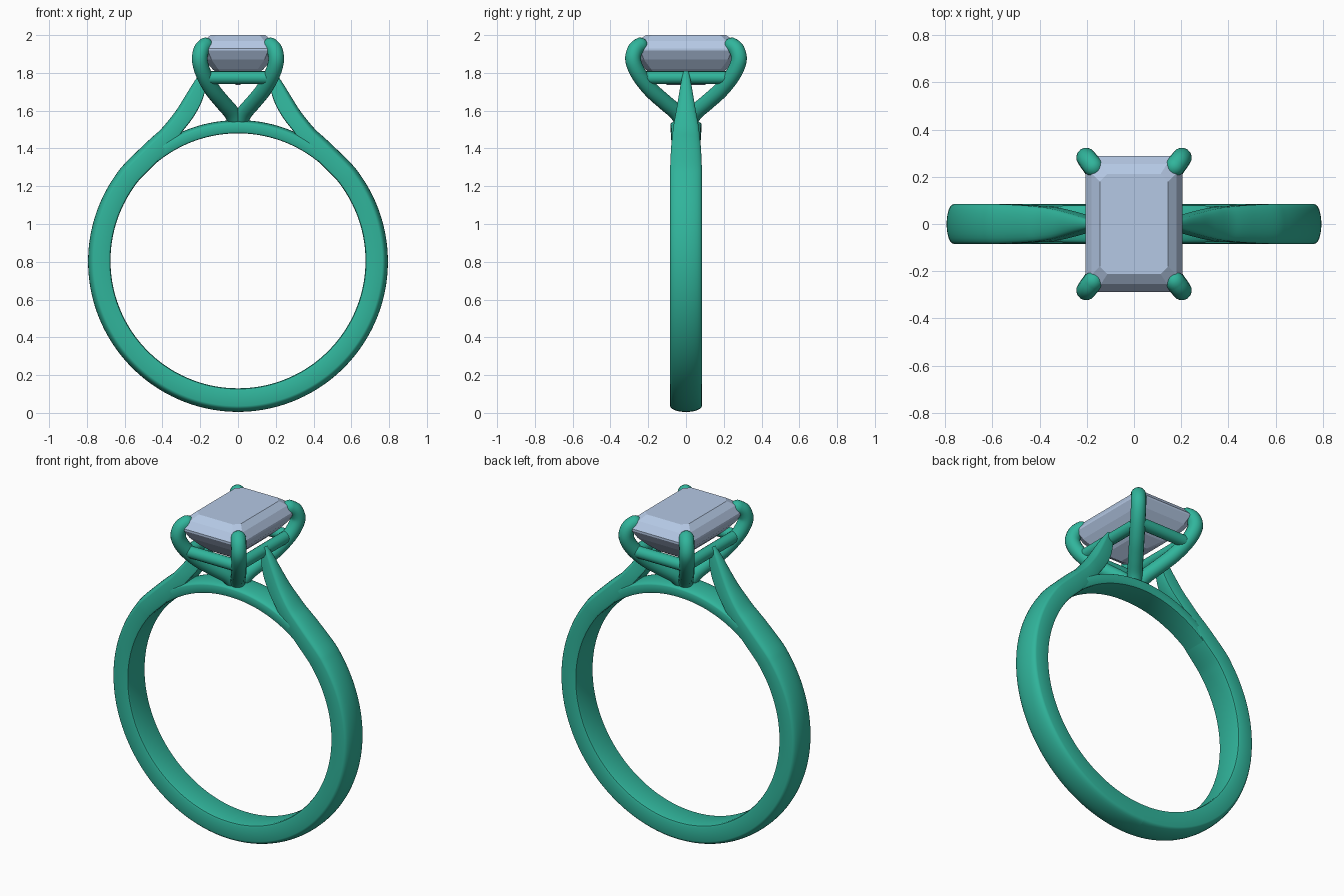
import bpy, bmesh, math
from mathutils import Vector

if "Cube" in bpy.data.objects:
    bpy.data.objects.remove(bpy.data.objects["Cube"])


def material(name, color):
    m = bpy.data.materials.new(name)
    m.diffuse_color = color
    m.use_nodes = True
    m.node_tree.nodes["Principled BSDF"].inputs["Base Color"].default_value = m.diffuse_color
    return m


METAL = material("green_metal", (0.03, 0.46, 0.33, 1))
GEM = material("pale_gem", (0.46, 0.58, 0.78, 1))


def loft(name, rings, mat, smooth=True):
    """Skin a list of equal-sized point rings and cap both ends."""
    bm = bmesh.new()
    vs = [[bm.verts.new(p) for p in r] for r in rings]
    n = len(vs[0])
    for a, b in zip(vs, vs[1:]):
        for i in range(n):
            j = (i + 1) % n
            bm.faces.new((a[i], a[j], b[j], b[i]))
    bm.faces.new(vs[0])
    bm.faces.new(vs[-1])
    bmesh.ops.recalc_face_normals(bm, faces=bm.faces)
    me = bpy.data.meshes.new(name)
    bm.to_mesh(me)
    bm.free()
    ob = bpy.data.objects.new(name, me)
    bpy.context.collection.objects.link(ob)
    me.materials.append(mat)
    if smooth:
        bpy.ops.object.select_all(action='DESELECT')
        ob.select_set(True)
        bpy.context.view_layer.objects.active = ob
        bpy.ops.object.shade_smooth_by_angle(angle=math.radians(35))
    return ob


def mirror(ob, x=True, y=False):
    m = ob.modifiers.new("mirror", 'MIRROR')
    m.use_axis = (x, y, False)


def spline(pts, steps):
    """Catmull-Rom through tuples of any length."""
    p = [pts[0]] + list(pts) + [pts[-1]]
    out = []
    for k in range(1, len(p) - 2):
        for s in range(steps):
            t = s / steps
            out.append(tuple(
                0.5 * (2 * b + (c - a) * t + (2 * a - 5 * b + 4 * c - d) * t * t
                       + (3 * b - a - 3 * c + d) * t ** 3)
                for a, b, c, d in zip(*p[k - 1:k + 3])))
    return out + [tuple(pts[-1])]


def band_section(ix, iz, ox, oz, w, side=0.75):
    """Flat inside with eased edges, straight sides, domed outside."""
    prof = [(-0.82, 0), (0.82, 0), (0.95, 0.03), (1, 0.12)]
    for i in range(13):
        a = math.pi * i / 12
        prof.append((math.cos(a), side + (1 - side) * math.sin(a)))
    prof += [(-1, 0.12), (-0.95, 0.03)]
    return [(ix + (ox - ix) * t, y * w, iz + (oz - iz) * t) for y, t in prof]


CZ, RI = 0.805, 0.675


def radial(deg, ro, w):
    c, s = math.cos(math.radians(deg)), math.sin(math.radians(deg))
    return (RI * c, CZ + RI * s, ro * c, CZ + ro * s, w)


# shank half: round band that splits away into a tapering shoulder
keys = [radial(d, 0.80 - 0.01 * (d + 90) / 140, 0.084) for d in range(-90, 41, 5)]
keys += [radial(50, 0.79, 0.08),
         (.380, 1.380, .460, 1.455, .076),
         (.325, 1.445, .415, 1.495, .071),
         (.290, 1.495, .375, 1.540, .065),
         (.240, 1.560, .325, 1.605, .053),
         (.195, 1.640, .278, 1.680, .040),
         (.168, 1.730, .228, 1.760, .026),
         (.165, 1.790, .190, 1.810, .014)]
mirror(loft("shank_and_shoulder", [band_section(*k) for k in spline(keys, 4)], METAL))

# bridge: thin arc closing the finger hole under the setting
arc = [radial(d, 0.745, 0.082 - 0.008 * abs(d - 90) / 42) for d in range(48, 133, 2)]
loft("bridge", [band_section(*k, side=0.7) for k in arc], METAL)


def tube(name, path, r, sides=16, round_end=False):
    pts = [Vector(p) for p in path]
    radii = [r] * len(pts)
    if round_end:
        d = (pts[-1] - pts[-2]).normalized()
        end = pts[-1]
        for a in (20, 40, 60, 75, 87):
            pts.append(end + d * r * math.sin(math.radians(a)))
            radii.append(r * math.cos(math.radians(a)))
    rings = []
    for i, p in enumerate(pts):
        t = (pts[min(i + 1, len(pts) - 1)] - pts[max(i - 1, 0)]).normalized()
        u = t.cross(Vector((0.81, -0.58, 0))).normalized()
        v = t.cross(u)
        rings.append([p + radii[i] * (u * math.cos(2 * math.pi * k / sides)
                                      + v * math.sin(2 * math.pi * k / sides))
                      for k in range(sides)])
    return loft(name, rings, METAL)


# four curved prongs gripping the stone corners
prong = [(.005, .01, 1.53), (.035, .05, 1.59), (.082, .113, 1.645), (.135, .185, 1.71),
         (.180, .248, 1.79), (.202, .280, 1.865), (.194, .270, 1.92), (.173, .243, 1.945)]
mirror(tube("prongs", spline(prong, 5), 0.042, round_end=True), True, True)

# rectangular gallery rail between the prongs
RX, RY, RZ, RR = 0.165, 0.24, 1.775, 0.034
mirror(tube("gallery_side_rails", [(RX, -RY, RZ), (RX, RY, RZ)], RR), True, False)
mirror(tube("gallery_end_rails", [(-RX, RY, RZ), (RX, RY, RZ)], RR), False, True)


# step-cut rectangular stone with clipped corners
def outline(hx, hy, c, z):
    q = [(hx, hy - c), (hx - c, hy)]
    return [(x, y, z) for x, y in
            q + [(-x, y) for x, y in q[::-1]] + [(-x, -y) for x, y in q]
            + [(x, -y) for x, y in q[::-1]]]


stone = [(.010, .100, .004, 1.737), (.085, .165, .020, 1.775), (.135, .215, .030, 1.82),
         (.178, .260, .038, 1.87), (.205, .288, .045, 1.918), (.205, .288, .045, 1.930),
         (.180, .255, .040, 1.970), (.145, .212, .032, 2.0)]
loft("gemstone", [outline(*s) for s in stone], GEM, smooth=False)
